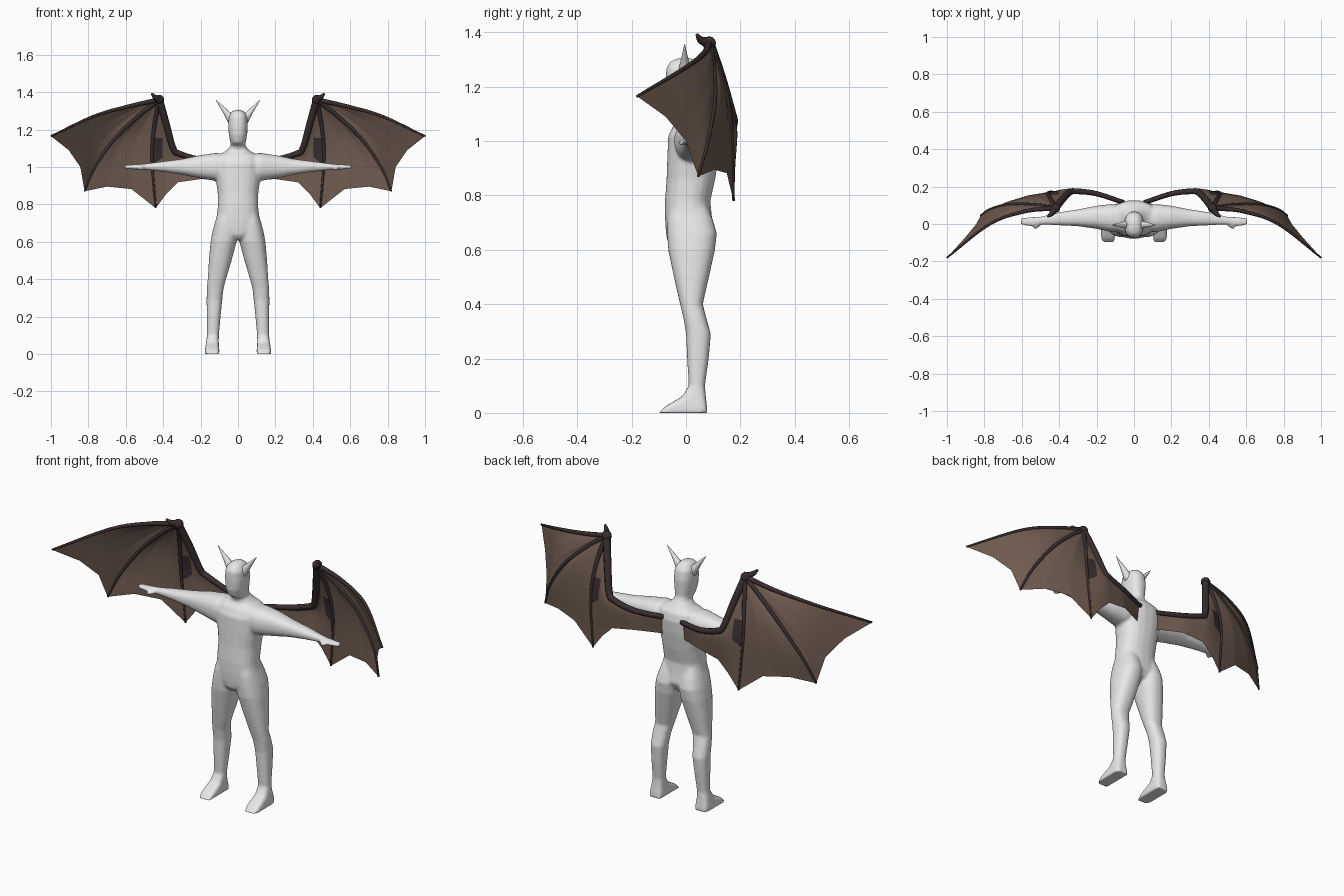
import bpy
import bmesh
from math import cos, sin, pi
from mathutils import Vector

default = bpy.data.objects.get("Cube")
if default:
    bpy.data.objects.remove(default, do_unlink=True)


def material(name, rgb):
    mat = bpy.data.materials.new(name)
    mat.use_nodes = True
    mat.diffuse_color = (*rgb, 1)
    mat.node_tree.nodes["Principled BSDF"].inputs["Base Color"].default_value = (*rgb, 1)
    return mat


SKIN = material("pale grey skin", (0.8, 0.8, 0.8))
BONE = material("dark wing bone", (0.042, 0.027, 0.028))
LEATHER = material("brown wing leather", (0.16, 0.105, 0.08))


def finish(name, bm, mats, mirror=False):
    bmesh.ops.recalc_face_normals(bm, faces=bm.faces)
    mesh = bpy.data.meshes.new(name)
    bm.to_mesh(mesh)
    bm.free()
    for mat in mats:
        mesh.materials.append(mat)
    for poly in mesh.polygons:
        poly.use_smooth = True
    obj = bpy.data.objects.new(name, mesh)
    bpy.context.collection.objects.link(obj)
    if mirror:
        obj.modifiers.new("mirror", "MIRROR")
    return obj


def loft(bm, rings):
    """Skin a list of equal rings of points and cap both ends."""
    loops = [[bm.verts.new(p) for p in ring] for ring in rings]
    n = len(loops[0])
    for a, b in zip(loops, loops[1:]):
        for i in range(n):
            j = (i + 1) % n
            bm.faces.new((a[i], a[j], b[j], b[i]))
    bm.faces.new(loops[0][::-1])
    bm.faces.new(loops[-1])


def oval(centre, u, v, sides=20, power=0.85):
    """Ring around centre; a lower power makes it squarer."""
    def soft(c):
        return abs(c) ** power * (1 if c >= 0 else -1)
    angles = [2 * pi * (i + 0.5) / sides for i in range(sides)]
    return [centre + u * soft(cos(a)) + v * soft(sin(a)) for a in angles]


def level_ring(x, z, half, front, back, power=0.85):
    return oval(Vector((x, (front + back) / 2, z)), Vector((half, 0, 0)),
                Vector((0, (back - front) / 2, 0)), power=power)


def path(points, steps=6):
    """Rounded path through the given points; one step keeps it angular."""
    p = [Vector(q) for q in points]
    p = [2 * p[0] - p[1]] + p + [2 * p[-1] - p[-2]]
    out = []
    for a, b, c, d in zip(p, p[1:], p[2:], p[3:]):
        for k in range(steps):
            t = k / steps
            out.append(b + (c - a) * t / 2 + (a - 2.5 * b + 2 * c - d / 2) * t * t
                       + (1.5 * (b - c) + (d - a) / 2) * t ** 3)
    return out + [p[-2]]


def tube(bm, pts, start, end, sides=8):
    """Tapered tube along a list of points."""
    rings = []
    for i, p in enumerate(pts):
        d = (pts[min(i + 1, len(pts) - 1)] - pts[max(i - 1, 0)]).normalized()
        u = d.cross(Vector((0, 1, 0.1))).normalized()
        r = start + (end - start) * i / (len(pts) - 1)
        rings.append(oval(p, u * r, d.cross(u) * r, sides, 1))
    loft(bm, rings)


# Body: torso and head, then both legs and arms, fused into one skin
body = bmesh.new()
torso = [  # height, half width, front, back
    (0.61, 0.03, -0.05, 0.05), (0.635, 0.08, -0.07, 0.085), (0.67, 0.118, -0.075, 0.104),
    (0.72, 0.117, -0.078, 0.096), (0.78, 0.109, -0.078, 0.09), (0.86, 0.109, -0.072, 0.108),
    (0.95, 0.122, -0.069, 0.122), (1.02, 0.125, -0.066, 0.128), (1.06, 0.115, -0.045, 0.118),
    (1.085, 0.065, -0.02, 0.095), (1.11, 0.04, -0.025, 0.075), (1.13, 0.041, -0.058, 0.065),
    (1.17, 0.049, -0.072, 0.066), (1.22, 0.053, -0.075, 0.068), (1.27, 0.05, -0.073, 0.06),
    (1.295, 0.034, -0.055, 0.04), (1.306, 0.015, -0.025, 0.015)]
loft(body, [level_ring(0, *row) for row in torso])

leg = [  # centre x, height, half width, front, back, squareness
    (0.058, 0.77, 0.045, -0.06, 0.075), (0.064, 0.71, 0.058, -0.07, 0.1),
    (0.069, 0.66, 0.067, -0.07, 0.114), (0.077, 0.6, 0.07, -0.066, 0.107),
    (0.095, 0.5, 0.061, -0.045, 0.085), (0.113, 0.4, 0.049, -0.022, 0.062),
    (0.122, 0.35, 0.045, -0.01, 0.075), (0.126, 0.29, 0.042, 0, 0.092),
    (0.13, 0.2, 0.037, 0.004, 0.084), (0.134, 0.1, 0.032, 0.01, 0.07),
    (0.137, 0.06, 0.034, -0.015, 0.073, 0.6), (0.138, 0.025, 0.038, -0.075, 0.077, 0.35),
    (0.138, 0, 0.039, -0.1, 0.079, 0.3)]
arm = [  # distance out, centre y, centre z, half depth, half height
    (0.06, 0.03, 1, 0.07, 0.07), (0.12, 0.032, 1, 0.075, 0.075),
    (0.2, 0.036, 1.001, 0.062, 0.063), (0.3, 0.033, 1.001, 0.045, 0.042),
    (0.4, 0.028, 1.002, 0.035, 0.028), (0.5, 0.018, 1.001, 0.021, 0.016),
    (0.54, 0.012, 1, 0.026, 0.014), (0.607, 0.014, 1, 0.018, 0.01)]
for side in (1, -1):
    loft(body, [level_ring(side * x, *row) for x, *row in leg])
    loft(body, [oval(Vector((side * x, y, z)), Vector((0, dy, 0)), Vector((0, 0, dz)))
                for x, y, z, dy, dz in arm])
    tube(body, path([(side * 0.505, 0.01, 1), (side * 0.515, -0.01, 0.995),
                     (side * 0.535, -0.022, 0.992)], 3), 0.013, 0.009)
body_obj = finish("body", body, [SKIN])
remesh = body_obj.modifiers.new("fuse", "REMESH")
remesh.mode = "VOXEL"
remesh.voxel_size = 0.007
remesh.use_smooth_shade = True
relax = body_obj.modifiers.new("relax", "SMOOTH")
relax.factor = 0.5
relax.iterations = 6

# Horns
horns = bmesh.new()
tube(horns, path([(0.028, -0.005, 1.245), (0.07, -0.005, 1.3), (0.118, -0.005, 1.357)], 3),
     0.027, 0.001, 10)
finish("horns", horns, [SKIN], True)

# Wing skeleton paths, left wing only
wrist = (0.42, 0.085, 1.36)
root = (0.055, 0.115, 1.025)
tips = [(0.44, 0.175, 0.78), (0.82, 0.045, 0.87), (1, -0.18, 1.165)]
wing_arm = path([wrist, (0.383, 0.13, 1.23), (0.346, 0.168, 1.1), (0.31, 0.175, 1.07),
                 (0.2, 0.162, 1.04), root])
fingers = [
    path([wrist, (0.447, 0.135, 1.22), (0.46, 0.165, 1.05), tips[0]], 8),
    path([wrist, (0.53, 0.1, 1.275), (0.66, 0.105, 1.15), (0.765, 0.08, 1.0), tips[1]]),
    path([wrist, (0.58, 0.068, 1.325), (0.77, 0, 1.272), tips[2]], 8)]

bones = bmesh.new()
tube(bones, wing_arm, 0.021, 0.013)
for finger in fingers:
    tube(bones, finger, 0.014, 0.005)
finish("wing_bones", bones, [BONE], True)

# Wrist knuckle and hooked claw
claw = bmesh.new()
bmesh.ops.create_icosphere(claw, subdivisions=2, radius=0.026)
bmesh.ops.translate(claw, verts=claw.verts, vec=wrist)
tube(claw, path([wrist, (0.442, 0.055, 1.372), (0.462, 0.04, 1.392)], 4), 0.022, 0.006)
finish("wing_claws", claw, [BONE], True)


def at(pts, t):
    f = t * (len(pts) - 1)
    i = min(int(f), len(pts) - 2)
    return pts[i].lerp(pts[i + 1], f - i)


def membrane(top, bottom, left, right, steps=24):
    """Sheet stretched between four border paths."""
    bm = bmesh.new()
    grid = []
    for i in range(steps + 1):
        u = i / steps
        row = []
        for j in range(steps + 1):
            v = j / steps
            flat = top[0].lerp(top[-1], u).lerp(bottom[0].lerp(bottom[-1], u), v)
            row.append(bm.verts.new(at(top, u).lerp(at(bottom, u), v)
                                    + at(left, v).lerp(at(right, v), u) - flat))
        grid.append(row)
    for a, b in zip(grid, grid[1:]):
        for j in range(steps):
            bm.faces.new((a[j], b[j], b[j + 1], a[j + 1]))
    bmesh.ops.remove_doubles(bm, verts=bm.verts, dist=0.0001)
    return bm


# Inner membrane with a dark patch cut in between finger and elbow
hem = path([tips[0], (0.38, 0.18, 0.86), (0.32, 0.18, 0.918), (0.2, 0.165, 0.935),
            (0.06, 0.105, 0.93)], 1)
inner = membrane(wing_arm, hem, fingers[0], [wing_arm[-1], hem[-1]])
patch_cuts = [(Vector((0.404, 0, 1.05)), Vector(n)) for n in ((1, 0, 0), (0.6, 0, 0.8))]
patch_cuts.append((Vector((0.404, 0, 1.155)), Vector((0, 0, -1))))
for co, normal in patch_cuts:
    bmesh.ops.bisect_plane(inner, geom=inner.verts[:] + inner.edges[:] + inner.faces[:],
                           plane_co=co, plane_no=normal)
for face in inner.faces:
    middle = face.calc_center_median()
    face.material_index = int(all((middle - co).dot(n) > 0 for co, n in patch_cuts))
finish("inner_membrane", inner, [LEATHER, BONE], True)

# Outer membranes with angular scalloped edges
scallops = [[(0.57, 0.15, 0.882), (0.70, 0.105, 0.895)],
            [(0.843, 0.0, 1.0), (0.905, -0.075, 1.09)]]
for k, name in enumerate(("middle_membrane", "outer_membrane")):
    edge = path([tips[k], *scallops[k], tips[k + 1]], 1)
    finish(name, membrane([Vector(wrist)] * 2, edge, fingers[k], fingers[k + 1]),
           [LEATHER], True)
